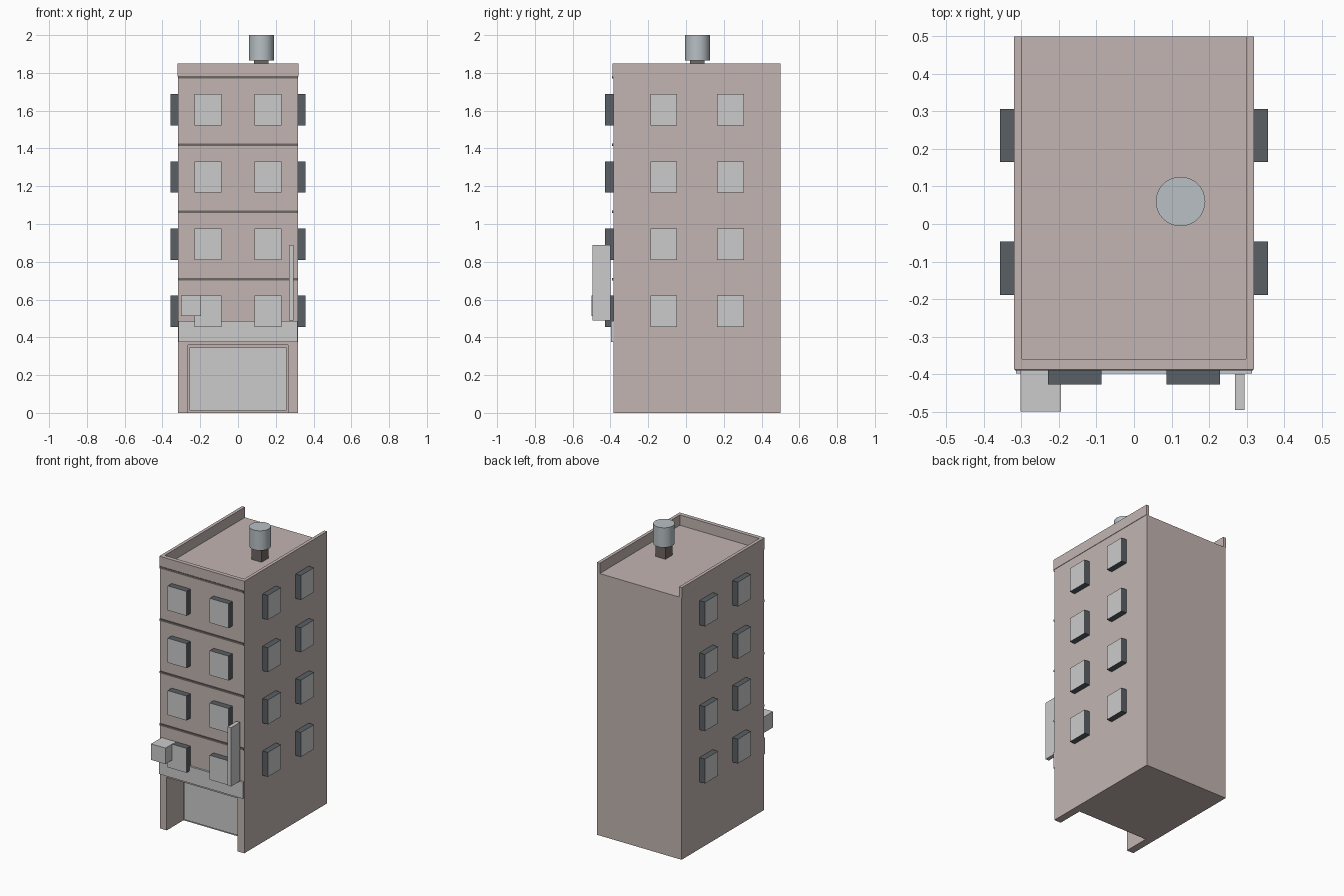
import bpy, bmesh
from math import radians

if "Cube" in bpy.data.objects:
    bpy.data.objects.remove(bpy.data.objects["Cube"])


def material(name, r, g, b):
    m = bpy.data.materials.new(name)
    m.diffuse_color = (r, g, b, 1)
    m.use_nodes = True
    m.node_tree.nodes["Principled BSDF"].inputs["Base Color"].default_value = m.diffuse_color
    return m


WALL = material("wall", 0.54, 0.46, 0.44)
TRIM = material("trim", 0.16, 0.14, 0.13)
FRAME = material("window_frame", 0.10, 0.115, 0.13)
GLASS = material("window_glass", 0.8, 0.8, 0.8)
METAL = material("tank_metal", 0.48, 0.53, 0.56)


def finish(name, bm, *mats):
    bmesh.ops.recalc_face_normals(bm, faces=bm.faces)
    me = bpy.data.meshes.new(name)
    bm.to_mesh(me)
    bm.free()
    for m in mats:
        me.materials.append(m)
    ob = bpy.data.objects.new(name, me)
    bpy.context.collection.objects.link(ob)
    return ob


def box(name, x, y, z, *mats, glass_dir=None):
    """Box from (min, max) ranges; the face pointing along glass_dir gets slot 1."""
    bm = bmesh.new()
    bmesh.ops.create_cube(bm, size=1)
    for v in bm.verts:
        v.co = [r[0] + (c + 0.5) * (r[1] - r[0]) for c, r in zip(v.co, (x, y, z))]
    if glass_dir:
        bm.normal_update()
        for f in bm.faces:
            if sum(a * b for a, b in zip(f.normal, glass_dir)) > 0.9:
                f.material_index = 1
    return finish(name, bm, *mats)


def prism(name, outline, z0, z1, *mats):
    bm = bmesh.new()
    face = bm.faces.new([bm.verts.new((x, y, z0)) for x, y in outline])
    ext = bmesh.ops.extrude_face_region(bm, geom=[face])
    top = [g for g in ext["geom"] if isinstance(g, bmesh.types.BMVert)]
    bmesh.ops.translate(bm, verts=top, vec=(0, 0, z1 - z0))
    return finish(name, bm, *mats)


W, FRONT, BACK, ROOF = 0.317, -0.385, 0.5, 1.78

# Main block with the recessed entrance cut out
body = box("building_body", (-W, W), (FRONT, BACK), (0, ROOF), WALL)
cutter = box("entrance_cutter", (-0.266, 0.266), (-0.6, -0.205), (-0.1, 0.36))
cutter.hide_render = True
cutter.hide_viewport = True
cut = body.modifiers.new("entrance", "BOOLEAN")
cut.operation = "DIFFERENCE"
cut.solver = "EXACT"
cut.object = cutter

# Shop front panel inside the recess
box("shop_front", (-0.257, 0.257), (-0.215, -0.203), (0.012, 0.347))

# Parapet round three sides, open at the back
P = 0.32
prism("parapet", [(-P, BACK), (-P, -0.388), (P, -0.388), (P, BACK),
                  (0.298, BACK), (0.298, -0.36), (-0.298, -0.36), (-0.298, BACK)],
      ROOF, 1.85, WALL)

# Floor bands and windows on every storey
for i in range(4):
    zb = 0.708 + i * 0.356
    box("floor_band", (-W, W), (-0.391, FRONT + 0.003), (zb - 0.007, zb + 0.007), TRIM)
    z = (0.455 + i * 0.3555, 0.621 + i * 0.3555)
    for c in (-0.158, 0.158):
        box("front_window", (c - 0.071, c + 0.071), (-0.428, FRONT + 0.003), z,
            FRAME, GLASS, glass_dir=(0, -1, 0))
    for c in (-0.118, 0.236):
        y = (c - 0.071, c + 0.071)
        box("right_window", (W - 0.003, 0.357), y, z, FRAME, GLASS, glass_dir=(1, 0, 0))
        box("left_window", (-0.357, 0.003 - W), y, z, FRAME, GLASS, glass_dir=(-1, 0, 0))

# Signs on the front
box("sign_band", (-0.315, 0.315), (-0.398, FRONT + 0.003), (0.375, 0.487))
box("box_sign", (-0.303, -0.195), (-0.5, -0.388), (0.513, 0.622))
box("blade_sign", (0.269, 0.295), (-0.496, -0.40), (0.49, 0.89))

# Roof tank on a square stand
box("tank_stand", (0.086, 0.162), (0.022, 0.098), (ROOF, 1.87), TRIM)
bm = bmesh.new()
bmesh.ops.create_cone(bm, cap_ends=True, segments=32, radius1=0.066, radius2=0.066, depth=0.134)
bmesh.ops.translate(bm, verts=bm.verts, vec=(0.124, 0.06, 1.933))
tank = finish("water_tank", bm, METAL)
bpy.context.view_layer.objects.active = tank
tank.select_set(True)
bpy.ops.object.shade_smooth_by_angle(angle=radians(30))
